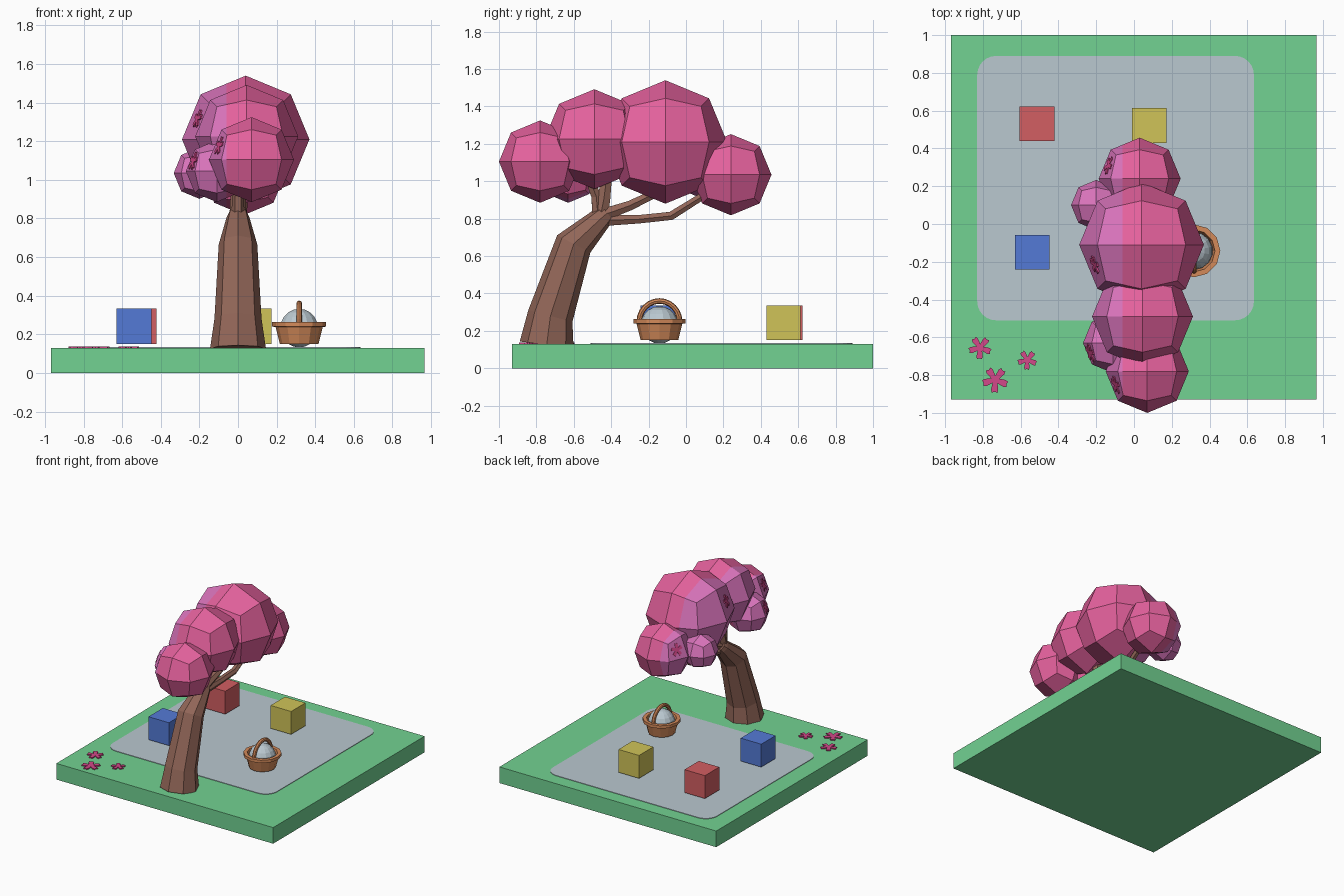
import bpy, bmesh, math
from mathutils import Vector, Matrix

if "Cube" in bpy.data.objects:
    bpy.data.objects.remove(bpy.data.objects["Cube"])


def mat(name, r, g, b):
    lin = lambda c: ((c / 255 + 0.055) / 1.055) ** 2.4
    m = bpy.data.materials.new(name)
    m.diffuse_color = (lin(r), lin(g), lin(b), 1)
    m.use_nodes = True
    m.node_tree.nodes["Principled BSDF"].inputs["Base Color"].default_value = m.diffuse_color
    return m


GREEN = mat("grass green", 114, 210, 146)
GREY = mat("pale grey", 186, 200, 208)
RED = mat("red", 210, 94, 98)
BLUE = mat("blue", 84, 122, 214)
YELLOW = mat("yellow", 208, 196, 88)
BARK = mat("bark brown", 146, 102, 88)
WICKER = mat("wicker orange", 212, 138, 90)
PINK = mat("blossom pink", 230, 98, 158)
ORCHID = mat("blossom orchid", 218, 116, 188)
PETAL = mat("petal magenta", 212, 72, 138)


def finish(name, bm, *mats):
    bmesh.ops.recalc_face_normals(bm, faces=bm.faces)
    me = bpy.data.meshes.new(name)
    bm.to_mesh(me)
    bm.free()
    for m in mats:
        me.materials.append(m)
    ob = bpy.data.objects.new(name, me)
    bpy.context.collection.objects.link(ob)
    return ob


def box(name, lo, hi, m):
    lo, hi = Vector(lo), Vector(hi)
    bm = bmesh.new()
    bmesh.ops.create_cube(bm, size=1, matrix=Matrix.Translation((lo + hi) / 2)
                          @ Matrix.Diagonal((*(hi - lo), 1)))
    return finish(name, bm, m)


def slab(bm, pts, z0, z1):
    """Extrude a flat outline into a thin plate."""
    f = bm.faces.new([bm.verts.new((x, y, z0)) for x, y in pts])
    top = bmesh.ops.extrude_face_region(bm, geom=[f])["geom"]
    bmesh.ops.translate(bm, vec=(0, 0, z1 - z0),
                        verts=[v for v in top if isinstance(v, bmesh.types.BMVert)])


def tube(name, path, radii, m, sides=8):
    bm = bmesh.new()
    pts = [Vector(p) for p in path]
    rings = []
    for i, (p, r) in enumerate(zip(pts, radii)):
        t = (pts[min(i + 1, len(pts) - 1)] - pts[max(i - 1, 0)]).normalized()
        u = (Vector((1, 0, 0)) - t * t.x).normalized()
        w = t.cross(u)
        rings.append([bm.verts.new(p + r * (u * math.cos(a) + w * math.sin(a)))
                      for a in (2 * math.pi * k / sides for k in range(sides))])
    for a, b in zip(rings, rings[1:]):
        for k in range(sides):
            j = (k + 1) % sides
            bm.faces.new((a[k], a[j], b[j], b[k]))
    bm.faces.new(rings[0])
    bm.faces.new(rings[-1])
    return finish(name, bm, m)


def flower(name, pos, normal, size):
    """Five blunt petals and a round middle as a thin plate."""
    bm = bmesh.new()
    pts = []
    for k in range(5):
        for off, r in ((-36, .32), (-20, .8), (-12, 1), (0, .9), (12, 1), (20, .8)):
            a = math.radians(72 * k + off + 15)
            pts.append((size * r * math.cos(a), size * r * math.sin(a)))
    slab(bm, pts, -0.002, 0.006)
    rot = Vector(normal).to_track_quat('Z', 'Y').to_matrix().to_4x4()
    bm.transform(Matrix.Translation(pos) @ rot)
    return finish(name, bm, PETAL)


def puff(name, c, r, spots=()):
    """Foliage ball: a once-subdivided cube pushed out to a sphere."""
    bm = bmesh.new()
    bmesh.ops.create_cube(bm, size=2)
    bmesh.ops.subdivide_edges(bm, edges=bm.edges[:], cuts=1, use_grid_fill=True)
    for v in bm.verts:
        v.co = Vector(c) + v.co.normalized() * r
    bm.normal_update()
    # blossoms lie on the facet that faces the wanted direction
    for i, d in enumerate(spots):
        f = max(bm.faces, key=lambda f: f.normal.dot(Vector(d).normalized()))
        flower(f"{name}_blossom_{i}", f.calc_center_median(), f.normal, 0.05)
    # the left part of the crown is orchid
    bmesh.ops.bisect_plane(bm, geom=bm.verts[:] + bm.edges[:] + bm.faces[:],
                           plane_co=(-0.06, 0, 0), plane_no=(1, 0, 0))
    for f in bm.faces:
        f.material_index = int(f.calc_center_median().x < -0.06)
    return finish(name, bm, PINK, ORCHID)


# ground and rounded play area
box("lawn", (-0.97, -0.93, 0), (0.965, 1.0, 0.13), GREEN)
bm = bmesh.new()
outline = []
for q, (cx, cy) in enumerate(((.535, .79), (-.73, .79), (-.73, -.41), (.535, -.41))):
    for k in range(7):
        a = math.radians(90 * q + 15 * k)
        outline.append((cx + .1 * math.cos(a), cy + .1 * math.sin(a)))
slab(bm, outline, 0.125, 0.134)
finish("play_area", bm, GREY)

# toy blocks
for name, x, y, m in (("red_block", -.605, .44, RED), ("yellow_block", -.01, .43, YELLOW),
                      ("blue_block", -.63, -.242, BLUE)):
    box(name, (x, y, .15), (x + .183, y + .183, .335), m)

# trunk and branches
tube("trunk", [(0, -.745, .125), (0, -.725, .28), (0, -.6, .665), (0, -.445, .81), (0, -.42, .83)],
     (.145, .122, .1, .058, .045), BARK)
tube("upper_branch", [(0, -.46, .8), (0, -.44, .9), (0, -.42, 1.05)], (.045, .04, .03), BARK, 6)
tube("rear_upper_branch", [(0, -.47, .8), (0, -.48, .92), (.02, -.53, 1.05)], (.035, .03, .025), BARK, 6)
tube("middle_branch", [(0, -.47, .81), (.01, -.3, .87), (.03, -.05, .99)], (.04, .03, .022), BARK, 6)
tube("long_branch", [(0, -.46, .79), (.01, -.25, .797), (.02, -.08, .815), (.03, .12, .94)],
     (.035, .026, .026, .022), BARK, 6)

# crown
puff("crown_main", (.04, -.11, 1.21), .33, [(-1, -.35, .4)])
puff("crown_middle", (.045, -.49, 1.225), .267)
puff("crown_front", (.07, -.78, 1.105), .22, [(-1, -.3, .3)])
puff("crown_back", (.03, .24, 1.035), .217, [(-1, .3, .3)])
puff("crown_small_back", (-.2, .1, 1.035), .133)
puff("crown_small_front", (-.11, -.63, 1.045), .16, [(-1, -.3, .4)])

# fallen blossoms
for i, (x, y, s) in enumerate(((-.815, -.655, .062), (-.735, -.825, .07), (-.565, -.72, .053))):
    flower(f"ground_blossom_{i}", (x, y, .132), (0, 0, 1), s)

# basket: turned bowl with rim, arched handle, ball inside
BX, BY, N = .317, -.142, 12
bm = bmesh.new()
prof = [(0, .15), (.1, .15), (.122, .238), (.14, .24), (.14, .263), (.112, .263), (.09, .17), (0, .17)]
vs = [bm.verts.new((BX + r, BY, z)) for r, z in prof]
es = [bm.edges.new(e) for e in zip(vs, vs[1:])]
bmesh.ops.spin(bm, geom=vs + es, cent=(BX, BY, 0), axis=(0, 0, 1), angle=2 * math.pi, steps=N)
bmesh.ops.remove_doubles(bm, verts=bm.verts, dist=1e-4)
finish("basket", bm, WICKER)
arc = [math.pi * k / 12 for k in range(13)]
tube("basket_handle", [(BX, BY + .108 * math.cos(a), .248 + .112 * math.sin(a)) for a in arc],
     [.015] * 13, WICKER, 8)
bm = bmesh.new()
bmesh.ops.create_uvsphere(bm, u_segments=14, v_segments=10, radius=.1,
                          matrix=Matrix.Translation((BX, BY, .232)))
finish("ball", bm, GREY)
